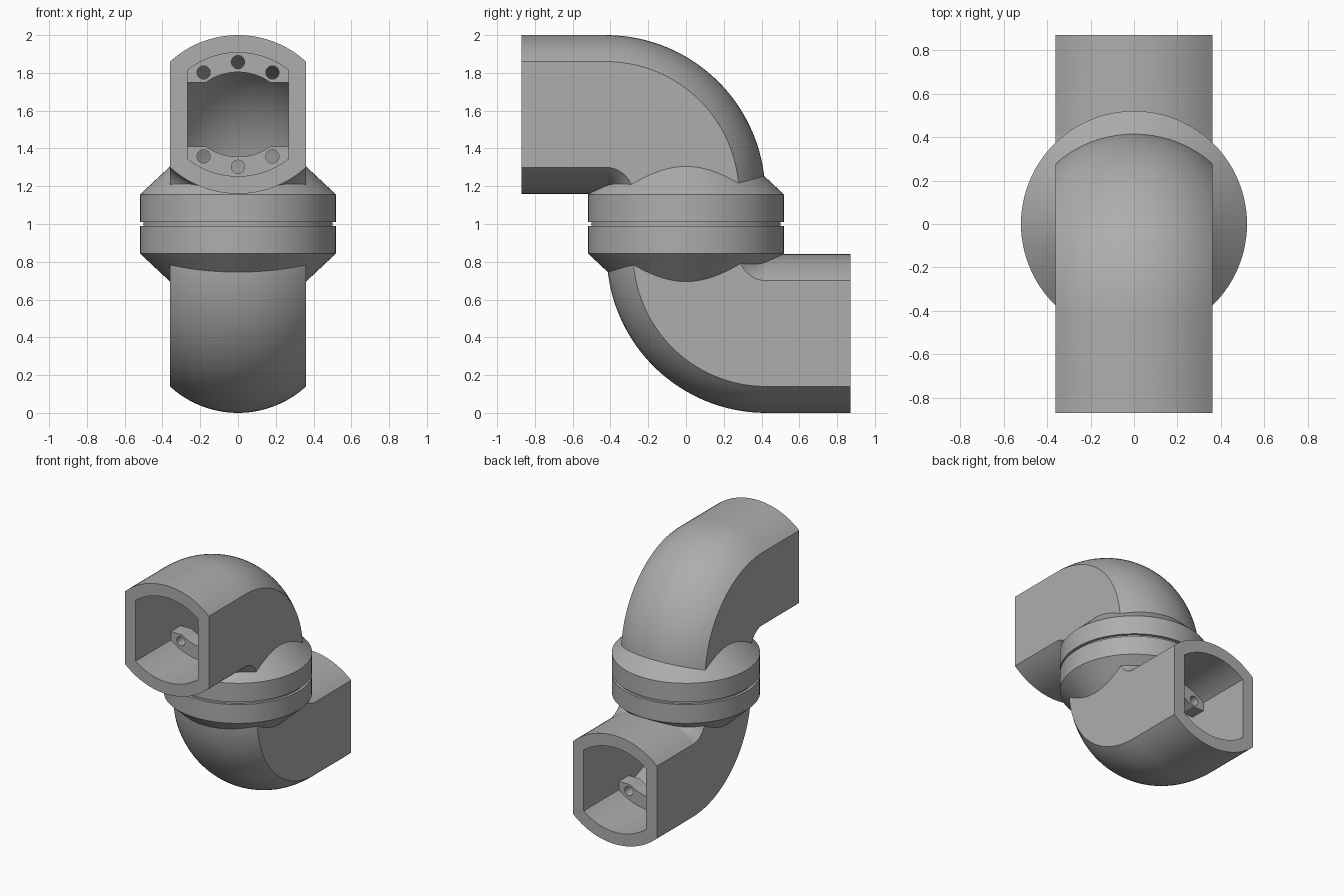
import bpy, bmesh, math
from mathutils import Matrix, Vector

cube = bpy.data.objects.get("Cube")
if cube:
    bpy.data.objects.remove(cube)

grey = bpy.data.materials.new("plain_grey")
grey.use_nodes = True
grey.diffuse_color = (0.42, 0.42, 0.42, 1)
grey.node_tree.nodes["Principled BSDF"].inputs["Base Color"].default_value = grey.diffuse_color

BEND = 0.425                # centreline radius of the elbow
CY, CZ = -BEND, 1.155       # centre of the bend
PIPE_Z = CZ + BEND          # axis height of the straight pipe
MOUTH = -0.87


def make_object(name, bm):
    bmesh.ops.recalc_face_normals(bm, faces=bm.faces)
    mesh = bpy.data.meshes.new(name)
    bm.to_mesh(mesh)
    bm.free()
    mesh.materials.append(grey)
    obj = bpy.data.objects.new(name, mesh)
    bpy.context.collection.objects.link(obj)
    return obj


def arc(half, edge, apex, n=24):
    """Shallow arc from (half, edge) over (0, apex) to (-half, edge)."""
    rise = apex - edge
    r = (half * half + rise * rise) / (2 * rise)
    a = math.asin(half / r)
    return [(r * math.sin(t), apex - r + r * math.cos(t))
            for t in (a - 2 * a * i / n for i in range(n + 1))]


def section(half, edge, apex):
    """Flat-sided pipe section with curved top and bottom."""
    top = arc(half, edge, apex)
    return top + [(-x, -v) for x, v in top]


def sweep(bm, profile, end_z):
    """Rings of vertices along the straight, the bend and the neck."""
    stations = [(MOUTH, PIPE_Z, 0, 1)]
    for i in range(33):
        t = math.pi / 2 * (1 - i / 32)
        c, s = math.cos(t), math.sin(t)
        stations.append((CY + BEND * c, CZ + BEND * s, c, s))
    stations.append((0, end_z, 1, 0))
    rings = [[bm.verts.new((x, y + v * ny, z + v * nz)) for x, v in profile]
             for y, z, ny, nz in stations]
    for a, b in zip(rings, rings[1:]):
        bridge(bm, a, b)
    return rings


def bridge(bm, a, b):
    for i in range(len(a)):
        j = (i + 1) % len(a)
        bm.faces.new((a[i], a[j], b[j], b[i]))


def lathe(name, profile, n=96):
    """Closed (radius, height) loop turned around the z axis."""
    bm = bmesh.new()
    rings = [[bm.verts.new((r * math.cos(math.tau * k / n), r * math.sin(math.tau * k / n), z))
              for r, z in profile] for k in range(n)]
    for k in range(n):
        bridge(bm, rings[k], rings[(k + 1) % n])
    return make_object(name, bm)


def cut(obj, cutter):
    cutter.hide_render = True
    mod = obj.modifiers.new("cut", 'BOOLEAN')
    mod.operation = 'DIFFERENCE'
    mod.solver = 'EXACT'
    mod.object = cutter
    bpy.context.view_layer.objects.active = obj
    bpy.ops.object.modifier_apply(modifier=mod.name)
    bpy.data.objects.remove(cutter)


# Hollow elbow pipe
bm = bmesh.new()
outer = sweep(bm, section(0.36, 0.28, 0.42), 1.0)
inner = sweep(bm, section(0.267, 0.235, 0.327), 1.0)
bridge(bm, outer[0], inner[0])
bridge(bm, outer[-1], inner[-1])
elbow = make_object("upper_elbow", bm)

# Collar with a conical shoulder, opened by the pipe bore
collar = lathe("upper_collar", [(0.2, 1.01), (0.52, 1.01), (0.52, 1.155),
                                (0.36, 1.305), (0.2, 1.305)])
bm = bmesh.new()
rings = sweep(bm, section(0.3, 0.25, 0.36), 0.9)
bm.faces.new(rings[0])
bm.faces.new(rings[-1])
cut(collar, make_object("bore_cutter", bm))


# Bolt lugs inside the mouth, each with three through holes
def make_lug(name, side):
    front, back = -0.44, -0.32
    shape = arc(0.285, 0.24, 0.345) + [(-0.285, 0.17)] + arc(0.17, 0.17, 0.224)[::-1] + [(0.285, 0.17)]
    bm = bmesh.new()
    a, b = [[bm.verts.new((x, y, PIPE_Z + side * v)) for x, v in shape] for y in (front, back)]
    bridge(bm, a, b)
    bm.faces.new(a)
    bm.faces.new(b)
    lug = make_object(name, bm)
    bm = bmesh.new()
    for x, v in ((-0.182, 0.222), (0, 0.277), (0.182, 0.222)):
        place = Matrix.Translation((x, front, PIPE_Z + side * v)) @ Matrix.Rotation(math.pi / 2, 4, 'X')
        bmesh.ops.create_cone(bm, cap_ends=True, segments=32, radius1=0.035,
                              radius2=0.035, depth=0.6, matrix=place)
    cut(lug, make_object("hole_cutter", bm))
    return lug


parts = [elbow, collar, make_lug("upper_outer_lug", 1), make_lug("upper_inner_lug", -1)]

# Lower half is the upper half turned over about the joint
turn = Matrix.Translation((0, 0, 1)) @ Matrix.Rotation(math.pi, 4, 'X') @ Matrix.Translation((0, 0, -1))
for part in list(parts):
    twin = part.copy()
    twin.data = part.data.copy()
    twin.data.transform(turn)
    twin.name = part.name.replace("upper", "lower")
    bpy.context.collection.objects.link(twin)
    parts.append(twin)

# Recessed ring between the collars
parts.append(lathe("swivel_ring", [(0.358, 0.98), (0.5, 0.98), (0.5, 1.02), (0.358, 1.02)]))

bpy.ops.object.select_all(action='DESELECT')
for part in parts:
    part.select_set(True)
bpy.context.view_layer.objects.active = parts[0]
bpy.ops.object.shade_smooth_by_angle(angle=math.radians(30))
